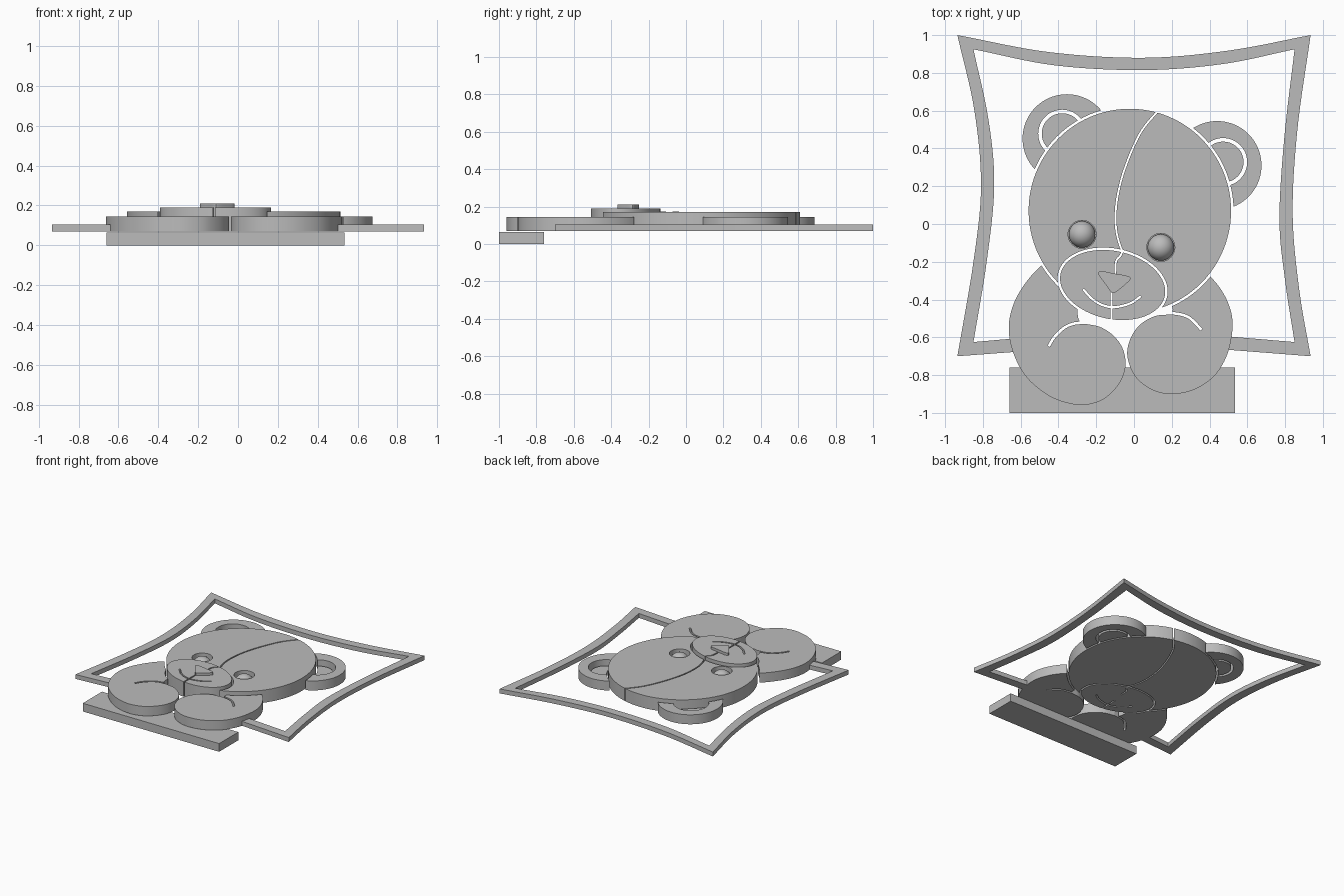
import bpy, bmesh
from math import sin, cos, pi, radians
from mathutils import Vector

cube = bpy.data.objects.get("Cube")
if cube:
    bpy.data.objects.remove(cube, do_unlink=True)

grey = bpy.data.materials.new("plain_grey")
grey.use_nodes = True
COLOUR = (0.5, 0.5, 0.5, 1)
grey.diffuse_color = COLOUR
for node in grey.node_tree.nodes:
    if node.type == 'BSDF_PRINCIPLED':
        node.inputs["Base Color"].default_value = COLOUR

FLOOR = 0.07      # underside of all the layered parts
GAP = 0.013       # clearance between neighbouring parts


def ellipse(x, y, rx, ry, tilt=0, n=96):
    t = radians(tilt)
    pts = []
    for i in range(n):
        a = 2 * pi * i / n
        u, v = rx * cos(a), ry * sin(a)
        pts.append((x + u * cos(t) - v * sin(t), y + u * sin(t) + v * cos(t)))
    return pts


def spline(keys, closed=False, steps=8):
    """Smooth curve passing through all the key points."""
    k = [Vector(p) for p in keys]
    n = len(k)
    if closed:
        get = lambda i: k[i % n]
    else:
        ext = [2 * k[0] - k[1]] + k + [2 * k[-1] - k[-2]]
        get = lambda i: ext[i + 1]
    out = []
    for i in range(n if closed else n - 1):
        a, b, c, d = (get(i + j) for j in (-1, 0, 1, 2))
        for s in range(steps):
            t = s / steps
            out.append(0.5 * (2 * b + (c - a) * t + (2 * a - 5 * b + 4 * c - d) * t ** 2
                              + (3 * b - a - 3 * c + d) * t ** 3))
    if not closed:
        out.append(k[-1])
    return [tuple(p) for p in out]


def ribbon(keys, width):
    """Outline of a thin stroke along a smooth path."""
    p = [Vector(q) for q in spline(keys)]
    left, right = [], []
    for i, q in enumerate(p):
        d = (p[min(i + 1, len(p) - 1)] - p[max(i - 1, 0)]).normalized()
        side = Vector((-d.y, d.x)) * width / 2
        left.append(tuple(q + side))
        right.append(tuple(q - side))
    return left + right[::-1]


def prism(name, outline, z0, z1):
    bm = bmesh.new()
    face = bm.faces.new([bm.verts.new((x, y, z0)) for x, y in outline])
    ext = bmesh.ops.extrude_face_region(bm, geom=[face])
    top = [g for g in ext["geom"] if isinstance(g, bmesh.types.BMVert)]
    bmesh.ops.translate(bm, verts=top, vec=(0, 0, z1 - z0))
    bmesh.ops.recalc_face_normals(bm, faces=bm.faces)
    mesh = bpy.data.meshes.new(name)
    bm.to_mesh(mesh)
    bm.free()
    mesh.materials.append(grey)
    ob = bpy.data.objects.new(name, mesh)
    bpy.context.scene.collection.objects.link(ob)
    return ob


def part(name, outline, z1, cuts=(), z0=FLOOR):
    """Extruded part with outlines cut out; a cut is (outline, cut floor)."""
    ob = prism(name, outline, z0, z1)
    for shape, depth in cuts:
        cutter = prism("cutter", shape, depth, 0.4)
        cutter.hide_render = True
        mod = ob.modifiers.new("cut", 'BOOLEAN')
        mod.operation = 'DIFFERENCE'
        mod.solver = 'EXACT'
        mod.object = cutter
        bpy.context.view_layer.update()
        dg = bpy.context.evaluated_depsgraph_get()
        mesh = bpy.data.meshes.new_from_object(ob.evaluated_get(dg))
        ob.modifiers.clear()
        ob.data = mesh
        bpy.data.objects.remove(cutter, do_unlink=True)
    ob.data.name = name
    ob.data.shade_smooth()
    ob.data.set_sharp_from_angle(angle=radians(30))
    return ob


def through(*shapes):
    return [(s, -0.1) for s in shapes]


# Shared outlines
def head_shape(grow=0):
    return ellipse(-0.022, 0.07, 0.536 + grow, 0.54 + grow)


def muzzle_shape(grow=0):
    return ellipse(-0.113, -0.323, 0.282 + grow, 0.18 + grow, -12)


# Base plate
part("base_plate", [(-0.66, -1), (0.535, -1), (0.535, -0.76), (-0.66, -0.76)], 0.065, z0=0)

# Curved border frame, its lower bar ending inside the arms
outer = ([(-0.6, -0.675)] + spline([(-0.935, -0.7), (-0.85, -0.2), (-0.81, 0.2), (-0.845, 0.6), (-0.935, 1)])
         + spline([(-0.935, 1), (-0.45, 0.91), (0.05, 0.88), (0.5, 0.918), (0.935, 1)])[1:]
         + spline([(0.935, 1), (0.865, 0.5), (0.84, 0.05), (0.875, -0.35), (0.935, -0.7)])[1:]
         + [(0.46, -0.663)])
inner = ([(-0.6, -0.603)] + spline([(-0.85, -0.625), (-0.78, -0.2), (-0.74, 0.2), (-0.77, 0.55), (-0.85, 0.925)])
         + spline([(-0.85, 0.925), (-0.42, 0.84), (0.05, 0.815), (0.47, 0.847), (0.85, 0.925)])[1:]
         + spline([(0.85, 0.925), (0.795, 0.45), (0.77, 0.02), (0.8, -0.3), (0.85, -0.625)])[1:]
         + [(0.46, -0.592)])
part("border_frame", outer + inner[::-1], 0.105)

# Ears: outer ring with a lower inner pad, both trimmed by the head
for name, (ex, ey), (ix, iy) in (("right_ear", (-0.355, 0.452), (-0.38, 0.478)),
                                 ("left_ear", (0.44, 0.31), (0.472, 0.328))):
    part(name, ellipse(ex, ey, 0.235, 0.235), 0.145,
         through(head_shape(GAP), ellipse(ix, iy, 0.127, 0.127)))
    part(name + "_pad", ellipse(ix, iy, 0.108, 0.108), 0.105, through(head_shape(GAP)))

# Head, split by a seam, with eye sockets
eyes = (("right_eye", -0.275, -0.055), ("left_eye", 0.142, -0.124))
seam = ribbon([(0.16, 0.63), (0.122, 0.593), (0.03, 0.476), (-0.05, 0.29), (-0.09, 0.13),
               (-0.097, 0), (-0.08, -0.095), (-0.05, -0.17)], 0.01)
part("head", head_shape(), 0.17,
     through(muzzle_shape(GAP), seam) + [(ellipse(x, y, 0.074, 0.074), 0.09) for _, x, y in eyes])

# Domed eyes resting in the sockets
for name, x, y in eyes:
    bpy.ops.mesh.primitive_uv_sphere_add(segments=40, ring_count=20, radius=0.07, location=(x, y, 0.105))
    eye = bpy.context.object
    eye.name = name
    bm = bmesh.new()
    bm.from_mesh(eye.data)
    bmesh.ops.bisect_plane(bm, geom=bm.verts[:] + bm.edges[:] + bm.faces[:], plane_co=(0, 0, -0.015),
                           plane_no=(0, 0, 1), clear_inner=True)
    bm.to_mesh(eye.data)
    bm.free()
    eye.data.materials.append(grey)
    eye.data.shade_smooth()

# Muzzle with mouth lines cut through, and a raised nose
bridge = ribbon([(-0.055, -0.12), (-0.07, -0.165), (-0.095, -0.2), (-0.1, -0.29)], 0.01)
smile = ribbon([(-0.27, -0.345), (-0.22, -0.398), (-0.165, -0.43), (-0.1, -0.44),
                (-0.02, -0.42), (0.037, -0.382)], 0.012)
philtrum = ribbon([(-0.118, -0.34), (-0.12, -0.43), (-0.119, -0.53)], 0.01)
part("muzzle", muzzle_shape(), 0.19, through(bridge, smile, philtrum))
part("nose", spline([(-0.19, -0.262), (-0.165, -0.251), (-0.1, -0.263), (-0.035, -0.275), (-0.019, -0.292),
                     (-0.055, -0.328), (-0.1, -0.362), (-0.12, -0.362), (-0.152, -0.318)], True, 4), 0.21)

# Arms with paws, trimmed by head and muzzle and marked by a paw line
right_arm = spline([(-0.4, -0.18), (-0.49, -0.22), (-0.58, -0.32), (-0.64, -0.43), (-0.663, -0.55),
                    (-0.64, -0.68), (-0.57, -0.81), (-0.45, -0.91), (-0.33, -0.953), (-0.24, -0.955),
                    (-0.15, -0.92), (-0.075, -0.84), (-0.045, -0.75), (-0.06, -0.66), (-0.11, -0.59),
                    (-0.18, -0.545), (-0.25, -0.53), (-0.285, -0.52), (-0.3, -0.46), (-0.3, -0.3)], True)
left_arm = spline([(0.34, -0.24), (0.41, -0.285), (0.475, -0.37), (0.515, -0.47), (0.52, -0.57),
                   (0.49, -0.7), (0.42, -0.81), (0.31, -0.88), (0.19, -0.9), (0.09, -0.875),
                   (0.005, -0.805), (-0.035, -0.7), (-0.02, -0.61), (0.03, -0.535), (0.11, -0.488),
                   (0.19, -0.478), (0.205, -0.46), (0.21, -0.38)], True)
right_line = [(-0.452, -0.647), (-0.42, -0.597), (-0.37, -0.55), (-0.32, -0.528), (-0.25, -0.521)]
left_line = [(0.15, -0.473), (0.21, -0.473), (0.27, -0.485), (0.31, -0.51), (0.357, -0.56)]
for name, outline, line in (("right_arm", right_arm, right_line), ("left_arm", left_arm, left_line)):
    part(name, outline, 0.145, through(head_shape(GAP), muzzle_shape(GAP), ribbon(line, 0.014)))
